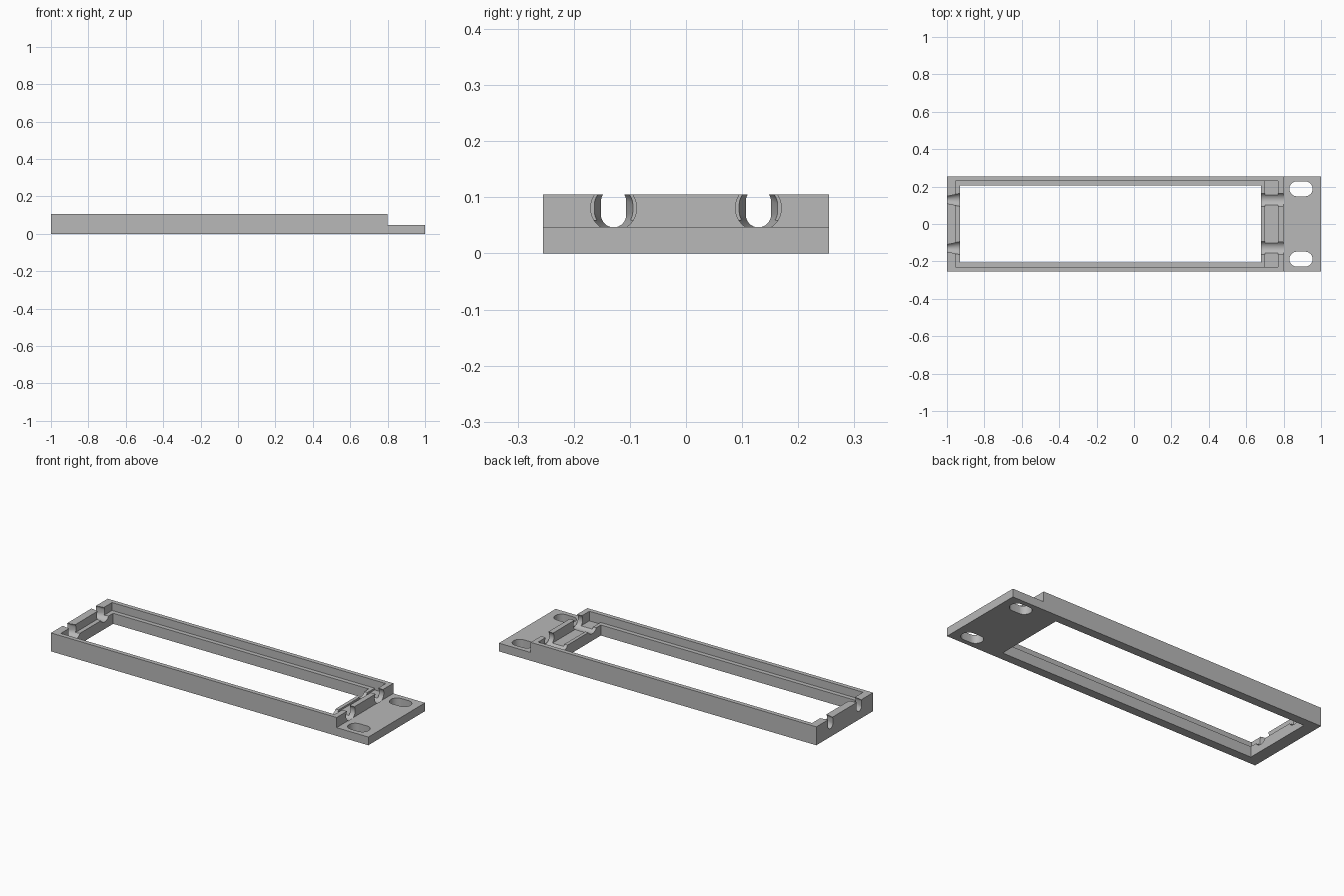
import bpy, bmesh, math
from mathutils import Vector

cube = bpy.data.objects.get("Cube")
if cube:
    bpy.data.objects.remove(cube, do_unlink=True)

grey = bpy.data.materials.new("plain grey")
grey.use_nodes = True
grey.diffuse_color = (0.48, 0.48, 0.48, 1)
grey.node_tree.nodes["Principled BSDF"].inputs["Base Color"].default_value = (0.48, 0.48, 0.48, 1)


def loft(name, rings):
    """Closed solid skinned through a list of equally long point rings."""
    bm = bmesh.new()
    rows = [[bm.verts.new(p) for p in ring] for ring in rings]
    n = len(rows[0])
    for a, b in zip(rows, rows[1:]):
        for i in range(n):
            j = (i + 1) % n
            bm.faces.new((a[i], a[j], b[j], b[i]))
    bm.faces.new(rows[0])
    bm.faces.new(rows[-1])
    bmesh.ops.recalc_face_normals(bm, faces=bm.faces)
    mesh = bpy.data.meshes.new(name)
    bm.to_mesh(mesh)
    bm.free()
    mesh.materials.append(grey)
    obj = bpy.data.objects.new(name, mesh)
    bpy.context.collection.objects.link(obj)
    return obj


def box(name, x0, x1, half_y, z0, z1):
    corners = [(x0, -half_y), (x1, -half_y), (x1, half_y), (x0, half_y)]
    return loft(name, [[(x, y, z) for x, y in corners] for z in (z0, z1)])


def stadium(radius, stretch, n=48):
    """Outline of a circle pulled apart along its second direction."""
    pts = []
    for i in range(n):
        a = 2 * math.pi * (i + 0.5) / n
        s = math.sin(a)
        pts.append((radius * math.cos(a), radius * s + math.copysign(stretch, s)))
    return pts


# Frame body with its low mounting flange, as one stepped side profile
LEN, HALF, TOP, FLANGE = 0.8, 0.255, 0.105, 0.047
profile = [(-1, 0), (1, 0), (1, FLANGE), (LEN, FLANGE), (LEN, TOP), (-1, TOP)]
frame = loft("frame", [[(x, y, z) for x, z in profile] for y in (-HALF, HALF)])

# Window, stepped ledge and the shallow trough at the flange end
cutters = [
    box("window_cutter", -0.93, 0.68, 0.205, -0.1, 0.2),
    box("ledge_cutter", -0.955, 0.705, 0.23, 0.06, 0.21),
    box("trough_cutter", 0.70, 0.77, 0.23, 0.05, 0.22),
]

# Cable grooves in both end walls, and slotted screw holes in the flange
AXIS = 0.081
wide, narrow, slot = stadium(0.041, 0), stadium(0.0225, 0.012), stadium(0.04, 0.022)
for side in (-1, 1):
    def ring(x, shape):
        return [(x, side * 0.129 + u, AXIS + v) for u, v in shape]
    cutters.append(loft("flange_end_groove_cutter", [ring(0.6, wide), ring(0.801, wide)]))
    cutters.append(loft("tapered_groove_cutter", [
        ring(-1.02, narrow), ring(-1, narrow), ring(-0.93, wide), ring(-0.85, wide)]))
    cutters.append(loft("screw_slot_cutter", [
        [(0.893 + v, side * 0.188 + u, z) for u, v in slot] for z in (-0.1, 0.1)]))

# Cut everything out of the frame
for cutter in cutters:
    cutter.hide_render = True
    cutter.display_type = 'WIRE'
    mod = frame.modifiers.new(cutter.name, 'BOOLEAN')
    mod.operation = 'DIFFERENCE'
    mod.solver = 'EXACT'
    mod.object = cutter

bpy.context.view_layer.update()
result = bpy.data.meshes.new_from_object(frame.evaluated_get(bpy.context.evaluated_depsgraph_get()))
frame.modifiers.clear()
frame.data = result
for cutter in cutters:
    bpy.data.objects.remove(cutter, do_unlink=True)

# Smooth the round grooves and slots, keep the machined edges crisp
bpy.ops.object.select_all(action='DESELECT')
frame.select_set(True)
bpy.context.view_layer.objects.active = frame
bpy.ops.object.shade_smooth_by_angle(angle=math.radians(25))
